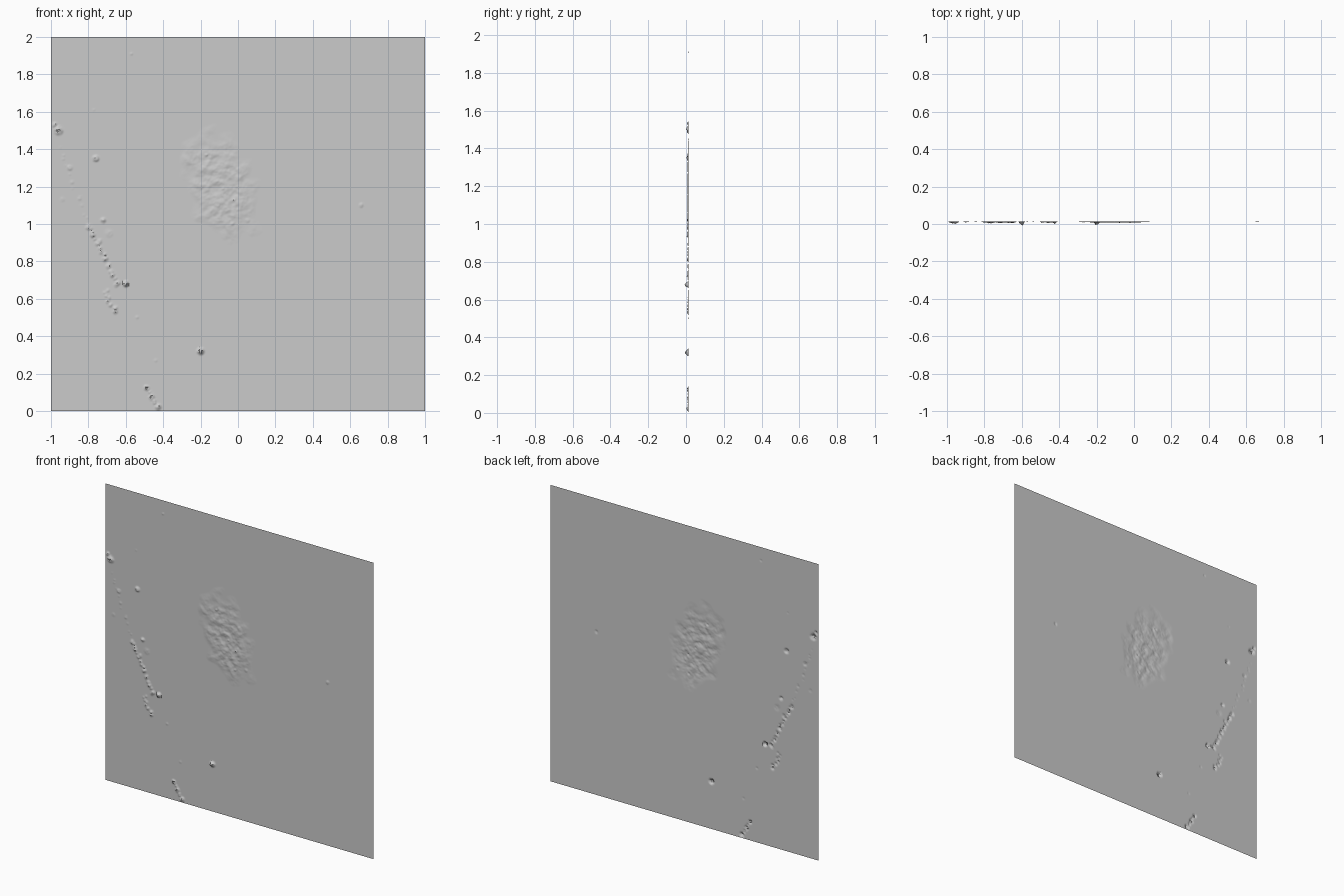
import bpy, bmesh, math, random
from mathutils import Vector, Matrix, noise

random.seed(7)
cube = bpy.data.objects.get("Cube")
if cube:
    bpy.data.objects.remove(cube, do_unlink=True)

SHEET_Y = 0.014
STEPS = 340

grey = bpy.data.materials.new("stone_grey")
grey.use_nodes = True
grey.diffuse_color = (0.6, 0.6, 0.6, 1)
grey.node_tree.nodes["Principled BSDF"].inputs["Base Color"].default_value = grey.diffuse_color

# Rubble clumps: (x, z, radius, height)
clumps = [
    (-0.6, 0.68, 0.018, 0.03), (-0.2, 0.32, 0.022, 0.022),
    (-0.76, 1.35, 0.02, 0.012), (-0.96, 1.5, 0.028, 0.014),
    (-0.98, 1.53, 0.016, 0.01), (-0.72, 1.02, 0.017, 0.01),
    (-0.9, 1.3, 0.018, 0.006), (-0.94, 1.13, 0.014, 0.004),
    (-0.69, 0.95, 0.025, 0.003), (-0.8, 0.98, 0.015, 0.012),
    (0.66, 1.1, 0.013, 0.009), (-0.57, 1.91, 0.008, 0.004),
    (-0.77, 1.61, 0.007, 0.003), (-0.54, 0.5, 0.009, 0.004),
    (-0.44, 0.27, 0.009, 0.004), (-0.03, 1.0, 0.014, 0.008),
    (-0.02, 1.13, 0.014, 0.01), (-0.08, 1.19, 0.012, 0.008),
    (0.05, 1.02, 0.014, 0.007), (-0.17, 1.37, 0.012, 0.007),
]


def scatter(start, end, count, radius, height):
    """Strew small clumps along a straight ridge."""
    for i in range(count):
        t = (i + random.random()) / count
        x = start[0] + (end[0] - start[0]) * t + random.gauss(0, 0.006)
        z = start[1] + (end[1] - start[1]) * t
        size = random.uniform(0.5, 1)
        clumps.append((x, z, radius * size, height * size))


scatter((-0.96, 1.42), (-0.8, 1.0), 12, 0.012, 0.004)
scatter((-0.8, 1.0), (-0.64, 0.66), 20, 0.018, 0.011)
scatter((-0.71, 0.65), (-0.66, 0.53), 8, 0.018, 0.01)
scatter((-0.49, 0.13), (-0.43, 0.02), 8, 0.02, 0.014)


def patch_relief(x, z):
    """Low craggy mound near the middle of the sheet."""
    p = Vector((x, z, 0))
    lean = x + 0.09 + (z - 1.2) * 0.2
    d = math.hypot(lean / 0.2, (z - 1.2) / 0.31)
    d += 0.3 * noise.noise(p * 13)
    if d >= 1:
        return 0
    mask = min(1, (1 - d) * 2)
    rough = noise.fractal(p * 22, 0.7, 2.1, 5)
    crag = abs(noise.noise(p * 14 + Vector((3, 5, 1))))
    return mask * max(0, 0.005 + 0.0035 * rough - 0.006 * crag)


# Upright sheet, displaced towards the front
bm = bmesh.new()
bmesh.ops.create_grid(
    bm, x_segments=STEPS, y_segments=STEPS, size=1,
    matrix=Matrix.Translation((0, SHEET_Y, 1)) @ Matrix.Rotation(math.pi / 2, 4, "X"))
for v in bm.verts:
    x, z = v.co.x, v.co.z
    rise = patch_relief(x, z)
    for cx, cz, r, h in clumps:
        if abs(x - cx) < r and abs(z - cz) < r:
            d = math.hypot(x - cx, z - cz) / r
            if d < 1:
                jag = 0.65 + 0.7 * noise.noise(Vector((x, z, cx)) * 110)
                rise = max(rise, h * min(1, 1.5 * (1 - d)) * max(0, min(1, jag)))
    v.co.y -= rise
mesh = bpy.data.meshes.new("ground_sheet")
bm.to_mesh(mesh)
bm.free()
mesh.materials.append(grey)
sheet = bpy.data.objects.new("ground_sheet", mesh)
bpy.context.collection.objects.link(sheet)
bpy.context.view_layer.objects.active = sheet
sheet.select_set(True)
bpy.ops.object.shade_smooth_by_angle(angle=math.radians(40))
